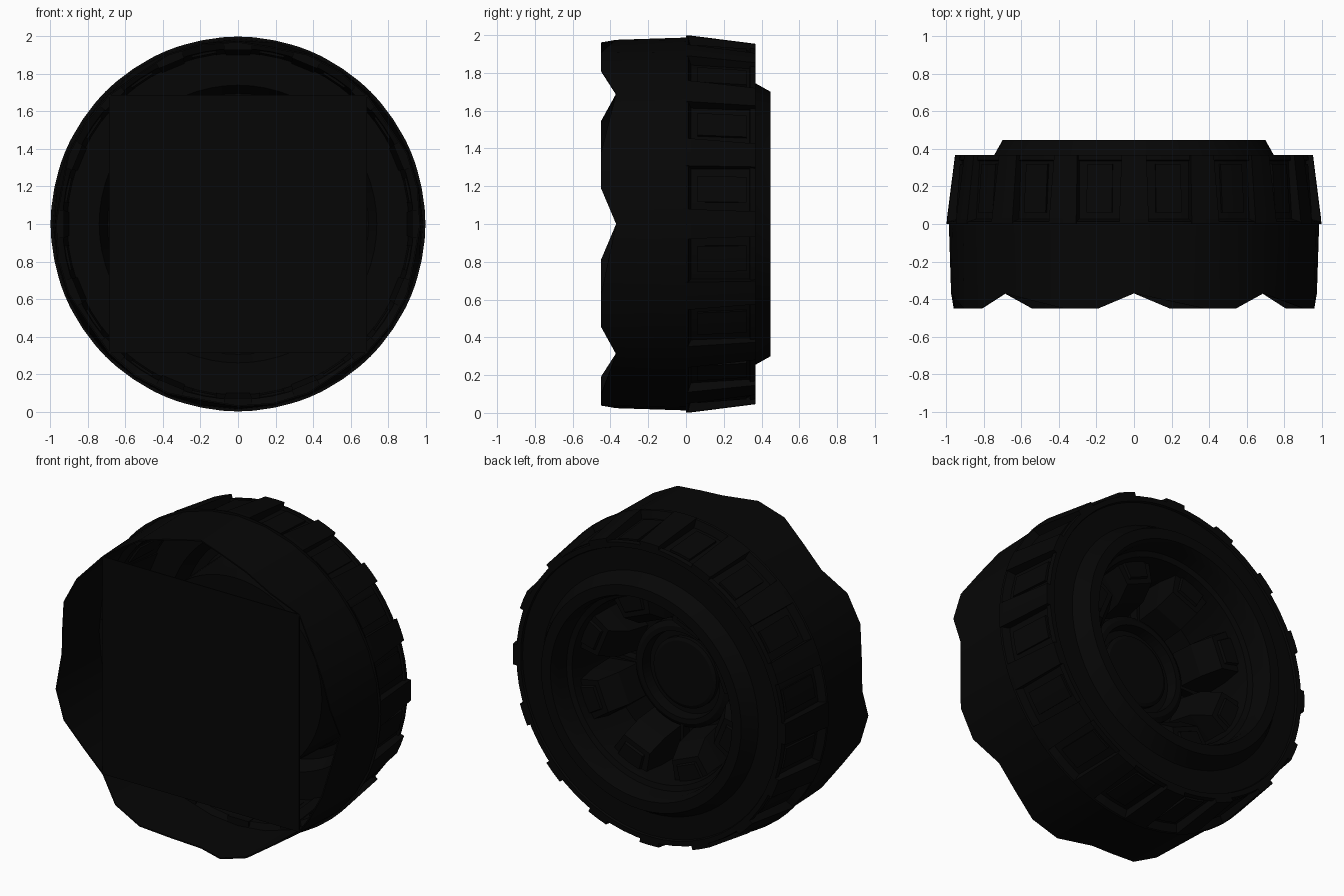
import bpy, bmesh, math

if "Cube" in bpy.data.objects:
    bpy.data.objects.remove(bpy.data.objects["Cube"])

black = bpy.data.materials.new("black_rubber")
black.diffuse_color = (0.0018, 0.0018, 0.0018, 1)
black.use_nodes = True
black.node_tree.nodes["Principled BSDF"].inputs["Base Color"].default_value = black.diffuse_color


def finish(name, bm, smooth=True):
    bmesh.ops.recalc_face_normals(bm, faces=bm.faces)
    mesh = bpy.data.meshes.new(name)
    bm.to_mesh(mesh)
    bm.free()
    mesh.materials.append(black)
    ob = bpy.data.objects.new(name, mesh)
    bpy.context.collection.objects.link(ob)
    bpy.ops.object.select_all(action='DESELECT')
    ob.select_set(True)
    bpy.context.view_layer.objects.active = ob
    if smooth:
        bpy.ops.object.shade_smooth_by_angle(angle=math.radians(25))
    return ob


def polar(r, deg, y):
    a = math.radians(deg)
    return (r * math.cos(a), y, 1 + r * math.sin(a))


def lathe(name, profile, segs=64, closed=True, wave=None):
    """Spin (radius, y) points about the axle; wave may move points by angle."""
    bm = bmesh.new()
    rings = []
    for k in range(segs):
        deg = 360 * k / segs
        pts = [wave(r, y, k) if wave else (r, y) for r, y in profile]
        rings.append([bm.verts.new(polar(r, deg, y)) for r, y in pts])
    n = len(profile)
    for k in range(segs):
        a, b = rings[k], rings[(k + 1) % segs]
        for i in range(n if closed else n - 1):
            j = (i + 1) % n
            bm.faces.new((a[i], b[i], b[j], a[j]))
    if not closed:
        for i in (0, n - 1):
            bm.faces.new([ring[i] for ring in rings])
    return finish(name, bm)


def blocks(name, count, offset, sections):
    """Repeat a tapered block; sections hold (y, r_inner, r_outer, half_angle)."""
    bm = bmesh.new()
    for k in range(count):
        mid = offset + 360 * k / count
        loops = []
        for y, r0, r1, h in sections:
            loops.append([bm.verts.new(polar(r, mid + s * h, y))
                          for r, s in ((r0, -1), (r1, -1), (r1, 0), (r1, 1), (r0, 1))])
        for a, b in zip(loops, loops[1:]):
            for i in range(5):
                j = (i + 1) % 5
                bm.faces.new((a[i], a[j], b[j], b[i]))
        bm.faces.new(loops[0])
        bm.faces.new(loops[-1])
    return finish(name, bm, False)


# Front shell: eight saw-like teeth, steep on one side and sloping on the other
def notch(r, y, k):
    if y > -0.4:
        return (r, y)
    if k % 4 == 0:
        return (r - 0.005, -0.37)
    if k % 4 == 3:
        return (r * math.cos(math.radians(11.25)), -0.41)
    return (r, y)


lathe("front_shell", [(0.987, 0.0), (0.98, -0.45), (0.972, -0.45), (0.972, 0.0)], 32, wave=notch)

# Square cover whose corners meet the diagonal notches
bm = bmesh.new()
bmesh.ops.create_cube(bm, size=1)
for v in bm.verts:
    v.co = (v.co.x * 1.375, v.co.y * 0.006 - 0.367, v.co.z * 1.375 + 1.0)
finish("square_cover", bm, False)

# Hollow tyre: tread, sidewall, raised lip and the rim barrel
lathe("tyre", [(0.97, 0.0), (0.998, 0.0), (0.994, 0.012), (0.945, 0.026),
               (0.92, 0.335), (0.935, 0.34), (0.93, 0.368), (0.90, 0.368),
               (0.895, 0.355), (0.755, 0.355), (0.745, 0.368),
               (0.70, 0.448), (0.635, 0.448), (0.615, 0.40), (0.60, -0.03),
               (0.608, -0.03), (0.623, 0.40), (0.642, 0.44), (0.695, 0.44),
               (0.74, 0.348), (0.91, 0.348), (0.935, 0.02)])

# Tread blocks and low panels between the blocks
blocks("tread_blocks", 16, 0, [(0.0, 0.93, 0.999, 4.5), (0.03, 0.93, 0.997, 4.5),
                               (0.368, 0.90, 0.954, 4.0)])
blocks("tread_panels", 16, 11.25, [(0.06, 0.92, 0.955, 4.2), (0.32, 0.91, 0.935, 4.2)])

# Wheel disc and inner rim step
lathe("wheel_disc", [(0.607, -0.03), (0.607, -0.015)], closed=False)
lathe("inner_rim", [(0.603, -0.02), (0.612, 0.32), (0.58, 0.31), (0.565, 0.22), (0.55, -0.02)])

# Hub ring, hub plate, blocks round the hub and thin spokes
lathe("hub_ring", [(0.33, -0.02), (0.33, 0.03), (0.30, 0.05), (0.27, 0.05), (0.26, -0.02)], 48)
lathe("hub_plate", [(0.22, -0.02), (0.22, 0.01), (0.20, 0.02)], 32, closed=False)
blocks("rim_blocks", 8, 22.5, [(-0.02, 0.35, 0.60, 16), (0.14, 0.38, 0.60, 15),
                               (0.25, 0.45, 0.59, 12.5)])
blocks("rim_block_caps", 8, 22.5, [(0.24, 0.47, 0.575, 9), (0.265, 0.48, 0.57, 8)])
blocks("spokes", 4, 0, [(-0.02, 0.30, 0.56, 2), (0.04, 0.30, 0.56, 1.6)])
